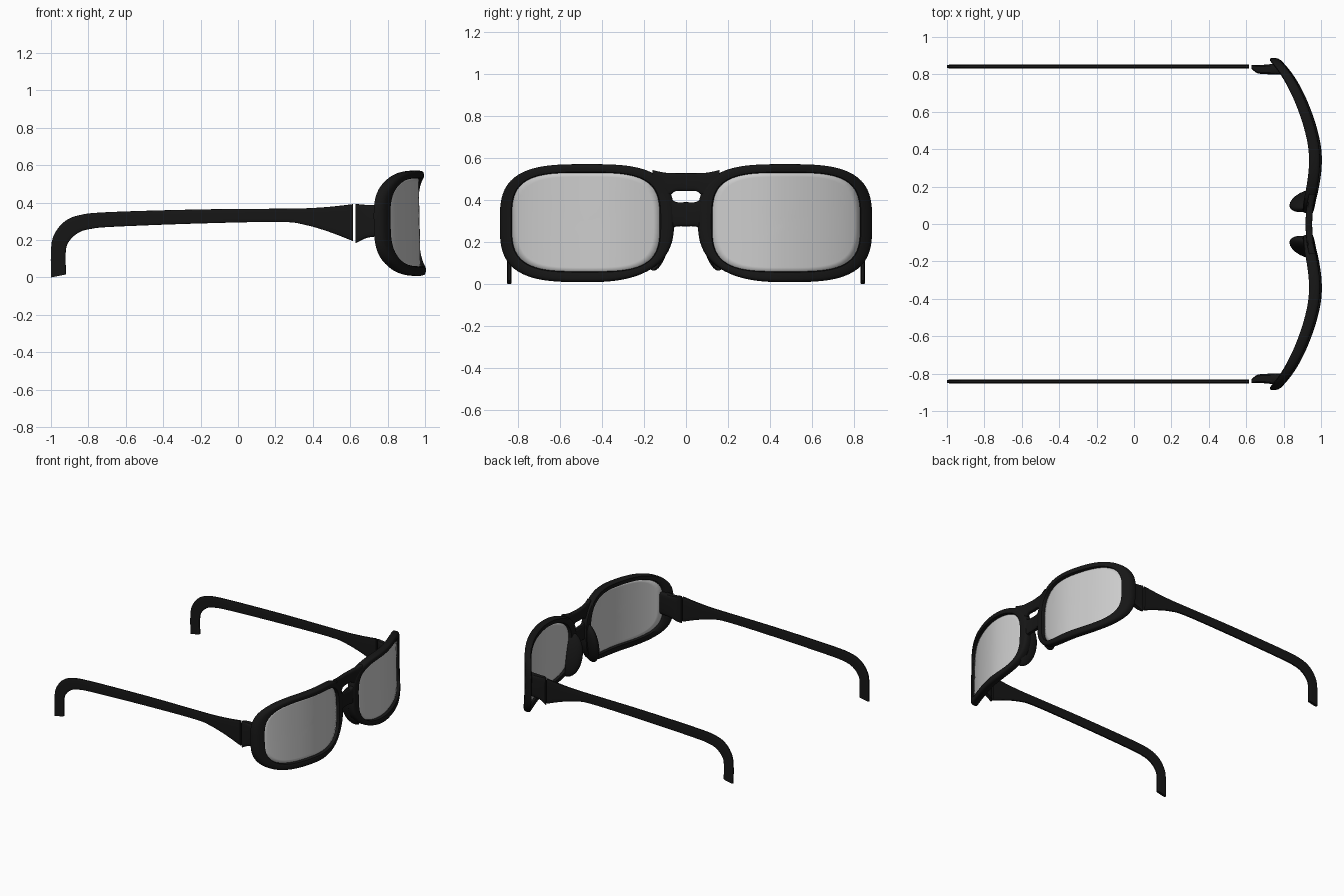
import bpy, bmesh, math
from mathutils import Vector, Matrix

if "Cube" in bpy.data.objects:
    bpy.data.objects.remove(bpy.data.objects["Cube"])

black = bpy.data.materials.new("black_plastic")
black.diffuse_color = (0.008, 0.008, 0.008, 1)
black.use_nodes = True
black.node_tree.nodes["Principled BSDF"].inputs["Base Color"].default_value = black.diffuse_color


def finish(name, bm, mirror=True, mat=black):
    bmesh.ops.recalc_face_normals(bm, faces=bm.faces)
    me = bpy.data.meshes.new(name)
    bm.to_mesh(me)
    bm.free()
    ob = bpy.data.objects.new(name, me)
    bpy.context.collection.objects.link(ob)
    if mat:
        me.materials.append(mat)
    bpy.ops.object.select_all(action='DESELECT')
    ob.select_set(True)
    bpy.context.view_layer.objects.active = ob
    bpy.ops.object.shade_smooth_by_angle(angle=math.radians(40))
    if mirror:
        m = ob.modifiers.new("mirror", 'MIRROR')
        m.use_axis = (False, True, False)
        m.use_mirror_merge = False
    return ob


def loft(rings, closed=False):
    bm = bmesh.new()
    vs = [[bm.verts.new(p) for p in r] for r in rings]
    n = len(vs[0])
    for i in range(len(vs) if closed else len(vs) - 1):
        a, b = vs[i], vs[(i + 1) % len(vs)]
        for j in range(n):
            k = (j + 1) % n
            bm.faces.new((a[j], a[k], b[k], b[j]))
    if not closed:
        bm.faces.new(vs[0])
        bm.faces.new(vs[-1])
    return bm


def smooth(rows, steps=5):
    """Catmull-Rom through rows of numbers."""
    pts = [Vector(r) for r in rows]
    pts = [2 * pts[0] - pts[1]] + pts + [2 * pts[-1] - pts[-2]]
    out = []
    for i in range(1, len(pts) - 2):
        a, b, c, d = pts[i - 1:i + 3]
        for s in range(steps):
            t = s / steps
            out.append(0.5 * (2 * b + (c - a) * t + (2 * a - 5 * b + 4 * c - d) * t * t
                              + (3 * b - a - 3 * c + d) * t ** 3))
    return out + [pts[-2]]


def ring(c, u, v, e=0.45, n=20):
    """Rounded-rectangle section around c with half axes u and v."""
    f = lambda q: math.copysign(abs(q) ** e, q)
    return [Vector(c) + Vector(u) * f(math.cos(2 * math.pi * i / n))
            + Vector(v) * f(math.sin(2 * math.pi * i / n)) for i in range(n)]


# wrap-around curve of the front face: x as a function of y (every 0.1)
WRAP = [(v, 0) for v in (.957, .965, .985, .998, .996, .976, .944, .902, .845, .765)]
WRAP_FINE = [p[0] for p in smooth(WRAP, 20)]


def front_x(y, z):
    t = min(max(abs(y) * 200, 0), len(WRAP_FINE) - 1.001)
    i = int(t)
    return WRAP_FINE[i] + (WRAP_FINE[i + 1] - WRAP_FINE[i]) * (t - i) - 0.02 * (z - .29)


def oval(th, cy, cz, a, b, n):
    c, s = math.cos(th), math.sin(th)
    r = (abs(c / a) ** n + abs(s / b) ** n) ** (-1 / n)
    return Vector((cy + r * c, cz + r * s))


def outer(th):
    n = 2.5 if math.cos(th) < 0 and math.sin(th) < 0 else 3.2
    return oval(th, .472, .29, .415, .281, n)


def inner(th):
    return oval(th, .4775, .295, .352, .235, 3.5)


# lens rims: (outer-to-inner, front-to-back) section swept round each lens
SECTION = [(0, .7), (0, .3), (.06, .12), (.18, .03), (.35, 0), (.75, 0), (.92, .06),
           (1, .2), (1, .85), (.9, 1), (.2, 1), (.06, .9)]
N = 112
rings = []
for i in range(N):
    th = 2 * math.pi * i / N
    o, q = outer(th), inner(th)
    r = []
    for s, t in SECTION:
        p = o.lerp(q, s)
        r.append((front_x(p.x, p.y) - .058 * t, p.x, p.y))
    rings.append(r)
finish("lens_rim", loft(rings, closed=True))

# lenses: curved sheets set back inside the rims
bm = bmesh.new()
K = 10
mid = Vector((.4775, .295))
loops = []
for k in range(1, K + 1):
    loop = []
    for i in range(80):
        p = mid.lerp(inner(2 * math.pi * i / 80), 1.02 * k / K)
        loop.append(bm.verts.new((front_x(p.x, p.y) - .028, p.x, p.y)))
    loops.append(loop)
hub = bm.verts.new((front_x(*mid) - .028, mid.x, mid.y))
for i in range(80):
    j = (i + 1) % 80
    bm.faces.new((hub, loops[0][i], loops[0][j]))
    for a, b in zip(loops, loops[1:]):
        bm.faces.new((a[i], b[i], b[j], a[j]))
lens = finish("lens", bm, mat=None)
sol = lens.modifiers.new("thickness", 'SOLIDIFY')
sol.thickness = .01

# bridge bars: (y, bottom, top)
BARS = {
    "upper_bridge": [(.0, .443, .528), (.05, .442, .528), (.075, .425, .529),
                     (.11, .42, .532), (.16, .47, .543)],
    "lower_bridge": [(.0, .275, .39), (.045, .274, .39), (.07, .262, .405), (.1, .24, .42)],
}
for name, half in BARS.items():
    rows = [(-y, a, b) for y, a, b in half[:0:-1]] + half
    rings = []
    for y, a, b in smooth(rows, 4):
        x = front_x(y, .4) - .021
        rings.append(ring((x, y, (a + b) / 2), (.018, 0, 0), (0, 0, (b - a) / 2)))
    finish(name, loft(rings), mirror=False)

# nose pads: half ellipsoids on the back of the inner rims
bm = bmesh.new()
bmesh.ops.create_uvsphere(bm, u_segments=32, v_segments=20, radius=1)
for v in bm.verts:
    v.co.x = min(v.co.x, .1)
bmesh.ops.remove_doubles(bm, verts=bm.verts, dist=1e-5)
bmesh.ops.transform(bm, verts=bm.verts, matrix=(
    Matrix.Translation((.927, .125, .225)) @ Matrix.Rotation(.2, 4, 'X')
    @ Matrix.Rotation(.33, 4, 'Z') @ Matrix.Diagonal((.1, .044, .165, 1))))
finish("nose_pad", bm)

# hinge blocks: (x, bottom, top, inner y, outer y)
HINGE = [(.627, .182, .393, .832, .85), (.655, .197, .391, .808, .85),
         (.69, .212, .388, .802, .851), (.74, .219, .389, .8, .856), (.79, .222, .393, .8, .864)]
rings = [ring((x, (c + d) / 2, (a + b) / 2), (0, (d - c) / 2, 0), (0, 0, (b - a) / 2), .35)
         for x, a, b, c, d in smooth(HINGE, 4)]
finish("hinge_block", loft(rings))

# temple arms: (top x, top z, bottom x, bottom z) pairs from the ear tip forward
ARM = [(-1, 0, -.92, .016), (-1, .147, -.92, .147), (-.984, .227, -.898, .2),
       (-.93, .297, -.85, .241), (-.845, .334, -.79, .259), (-.684, .35, -.67, .271),
       (-.2, .364, -.2, .289), (.225, .368, .225, .297), (.36, .37, .36, .281),
       (.49, .378, .49, .243), (.614, .392, .614, .195)]
rings = []
for tx, tz, bx, bz in smooth(ARM, 5):
    rings.append(ring(((tx + bx) / 2, .842, (tz + bz) / 2), (0, .01, 0),
                      ((tx - bx) / 2, 0, (tz - bz) / 2)))
finish("temple_arm", loft(rings))
